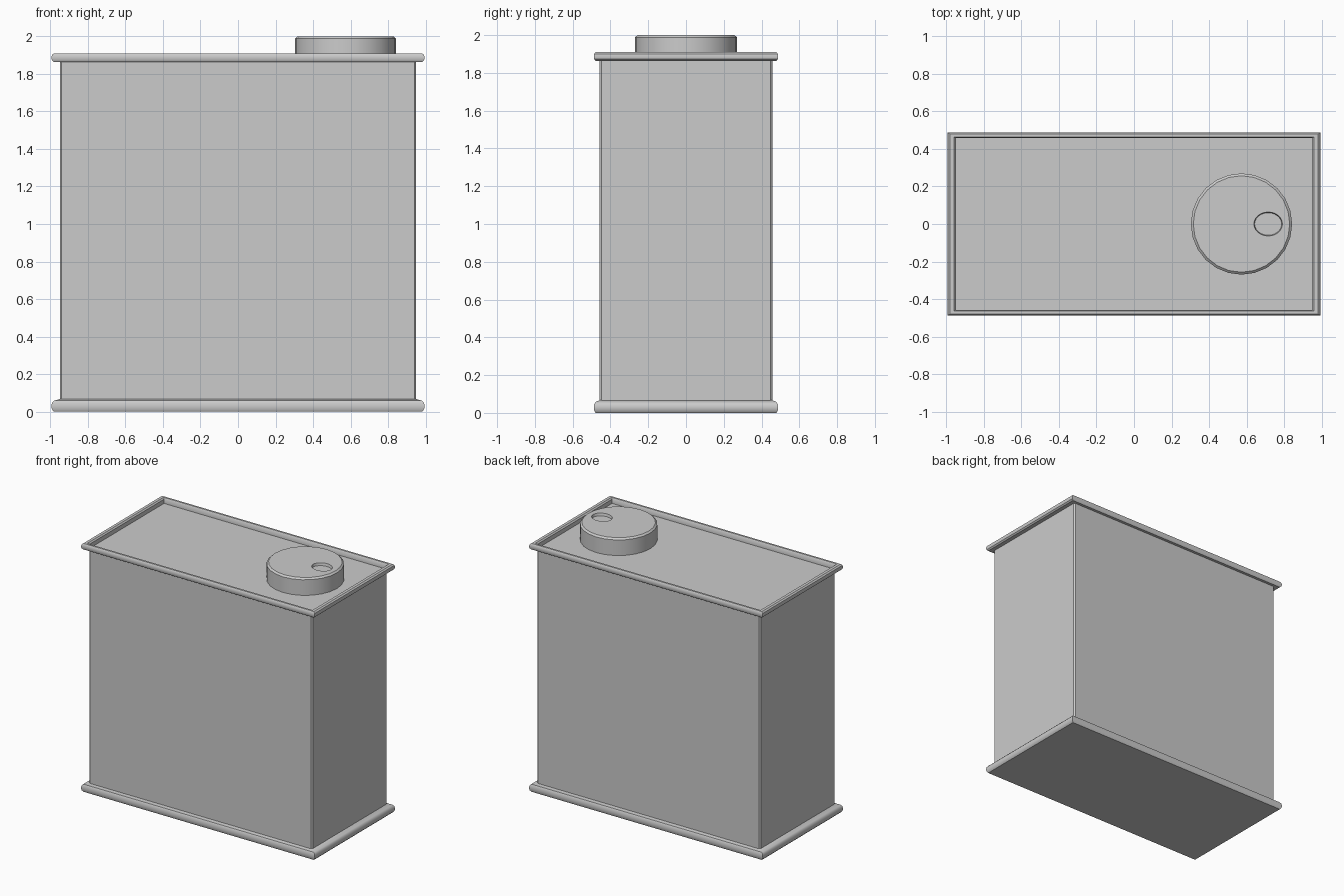
import bpy, bmesh, math

if "Cube" in bpy.data.objects:
    bpy.data.objects.remove(bpy.data.objects["Cube"])

BX, BY = 0.95, 0.458      # body half sizes
OX, OY = 0.045, 0.03      # rim overhang in x and y


def make_object(name, bm, angle=35):
    bmesh.ops.recalc_face_normals(bm, faces=bm.faces)
    mesh = bpy.data.meshes.new(name)
    bm.to_mesh(mesh)
    bm.free()
    obj = bpy.data.objects.new(name, mesh)
    bpy.context.collection.objects.link(obj)
    bpy.ops.object.select_all(action='DESELECT')
    obj.select_set(True)
    bpy.context.view_layer.objects.active = obj
    bpy.ops.object.shade_smooth_by_angle(angle=math.radians(angle))
    return obj


def loft(name, rings, cap_start=True, cap_end=True, angle=35):
    """Skin a stack of closed point rings, all with the same point count."""
    bm = bmesh.new()
    loops = [[bm.verts.new(p) for p in ring] for ring in rings]
    n = len(loops[0])
    for a, b in zip(loops, loops[1:]):
        for i in range(n):
            j = (i + 1) % n
            bm.faces.new((a[i], a[j], b[j], b[i]))
    if cap_start:
        bm.faces.new(loops[0][::-1])
    if cap_end:
        bm.faces.new(loops[-1])
    return make_object(name, bm, angle)


def rect(t, z):
    """Rectangle around the body; t = 0 at the wall, 1 at full overhang."""
    x, y = BX + OX * t, BY + OY * t
    return [(-x, -y, z), (x, -y, z), (x, y, z), (-x, y, z)]


def chamfered(z, c=0.01):
    """Body outline with small cut corners."""
    x, y = BX, BY
    return [(-x + c, -y, z), (x - c, -y, z), (x, -y + c, z), (x, y - c, z),
            (x - c, y, z), (-x + c, y, z), (-x, y - c, z), (-x, -y + c, z)]


def ellipse(cx, rx, ry, z, n=24):
    return [(cx + rx * math.cos(2 * math.pi * i / n),
             ry * math.sin(2 * math.pi * i / n), z) for i in range(n)]


# tin walls
loft("can_body", [chamfered(0.03), chamfered(1.868)], False, False)

# flat base with rolled seam
base = [(0.7, 0.0), (0.93, 0.012), (1, 0.028), (0.93, 0.046),
        (0.7, 0.058), (-0.1, 0.068)]
loft("base_seam", [rect(t, z) for t, z in base], True, False)

# rolled top seam with sunken lid panel
top = [(-0.1, 1.864), (0.7, 1.864), (0.93, 1.873), (1, 1.887), (0.93, 1.901),
       (0.7, 1.91), (0.2, 1.91), (0.0, 1.9), (0.0, 1.868)]
loft("top_seam_and_lid", [rect(t, z) for t, z in top], False, True)

# screw cap: chamfered drum with an oval finger dimple in its top
CX, R = 0.573, 0.27
DX = 0.715
cap_rings = [ellipse(CX, R, R, 1.86), ellipse(CX, R, R, 1.988),
             ellipse(CX, R - 0.013, R - 0.013, 2.0),
             ellipse(DX, 0.076, 0.064, 2.0),
             ellipse(DX, 0.072, 0.06, 1.98)]
loft("screw_cap", cap_rings, True, True, 30)
